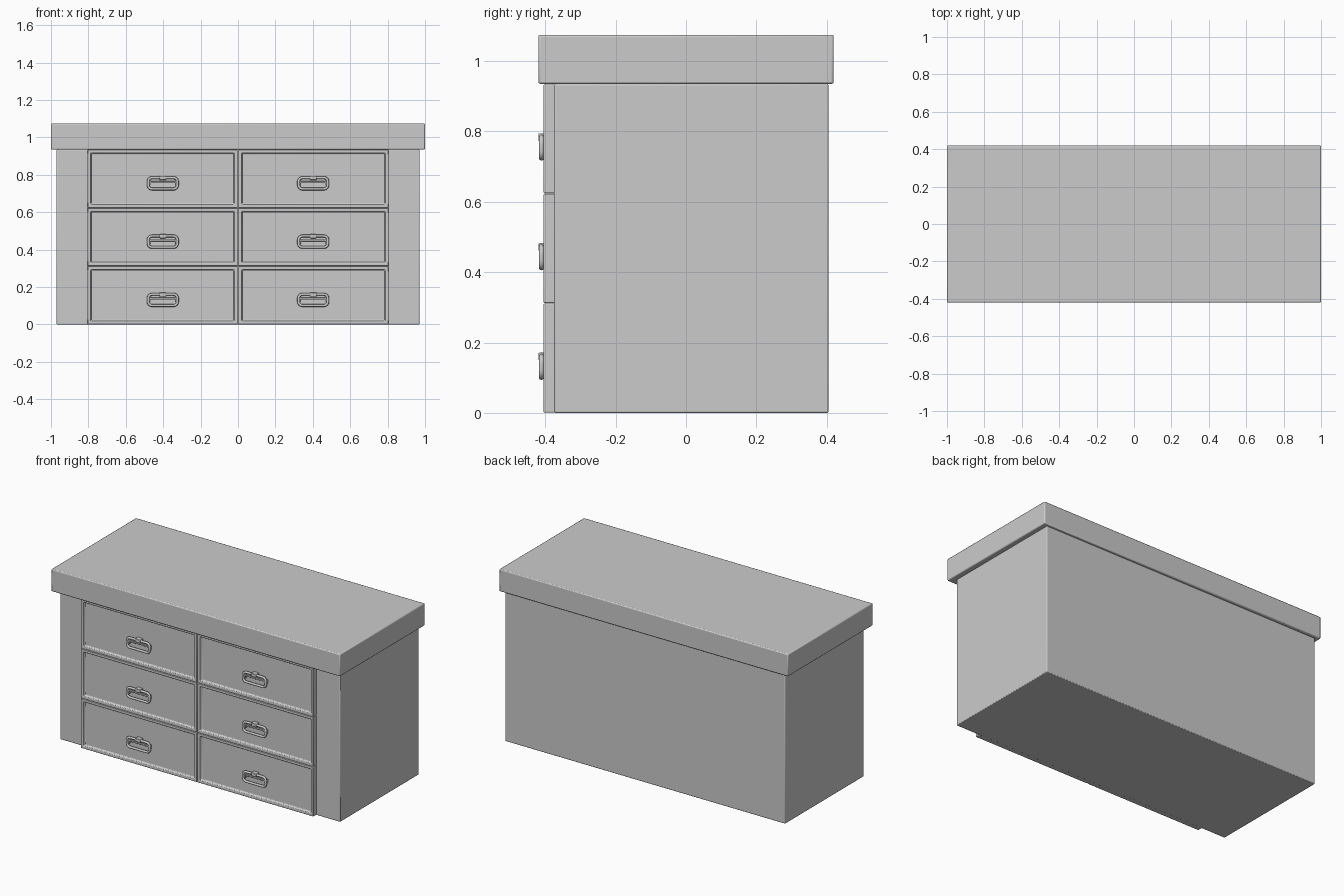
import bpy, bmesh, math
from mathutils import Vector

if "Cube" in bpy.data.objects:
    bpy.data.objects.remove(bpy.data.objects["Cube"])

grey = bpy.data.materials.new("plain_grey")
grey.use_nodes = True
COLOUR = (0.6, 0.6, 0.6, 1)
grey.diffuse_color = COLOUR
grey.node_tree.nodes["Principled BSDF"].inputs["Base Color"].default_value = COLOUR


def finish(ob, name):
    ob.name = name
    ob.data.materials.append(grey)
    bpy.ops.object.select_all(action="DESELECT")
    ob.select_set(True)
    bpy.context.view_layer.objects.active = ob
    bpy.ops.object.shade_smooth_by_angle(angle=math.radians(50))
    return ob


def box(name, lo, hi, bevel=0.004, segments=2, panel=False):
    lo, hi = Vector(lo), Vector(hi)
    bm = bmesh.new()
    bmesh.ops.create_cube(bm, size=1)
    bmesh.ops.scale(bm, vec=hi - lo, verts=bm.verts)
    bmesh.ops.translate(bm, vec=(lo + hi) / 2, verts=bm.verts)
    if panel:
        # sunken front panel with a sloped moulding
        bm.normal_update()
        front = min(bm.faces, key=lambda f: f.normal.y)
        bmesh.ops.inset_region(bm, faces=[front], thickness=0.023)
        bmesh.ops.inset_region(bm, faces=[front], thickness=0.008, depth=-0.013)
    mesh = bpy.data.meshes.new(name)
    bm.to_mesh(mesh)
    bm.free()
    ob = bpy.data.objects.new(name, mesh)
    bpy.context.collection.objects.link(ob)
    mod = ob.modifiers.new("soft_edges", "BEVEL")
    mod.width, mod.segments = bevel, segments
    return finish(ob, name)


def rounded_ring(name, centre, width, height, corner, radius):
    # closed bar following a rounded rectangle in the front plane
    curve = bpy.data.curves.new(name, "CURVE")
    curve.dimensions = "3D"
    curve.bevel_depth, curve.bevel_resolution = radius, 2
    points = []
    for i, (sx, sz) in enumerate([(1, 1), (-1, 1), (-1, -1), (1, -1)]):
        for step in range(5):
            a = math.pi / 2 * (i + step / 4)
            points.append((centre[0] + sx * (width / 2 - corner) + corner * math.cos(a),
                           centre[1],
                           centre[2] + sz * (height / 2 - corner) + corner * math.sin(a)))
    spline = curve.splines.new("POLY")
    spline.points.add(len(points) - 1)
    for p, co in zip(spline.points, points):
        p.co = (*co, 1)
    spline.use_cyclic_u = True
    ob = bpy.data.objects.new(name, curve)
    bpy.context.collection.objects.link(ob)
    bpy.ops.object.select_all(action="DESELECT")
    ob.select_set(True)
    bpy.context.view_layer.objects.active = ob
    bpy.ops.object.convert(target="MESH")
    return finish(bpy.context.object, name)


# Carcass and worktop
BODY_TOP = 0.935
box("cabinet_body", (-0.97, -0.375, 0), (0.97, 0.405, BODY_TOP))
box("worktop", (-1, -0.42, BODY_TOP), (1, 0.42, 1.075), 0.006)

# Drawers with handles, three rows on each side
ROW = BODY_TOP / 3
for side, label in ((-1, "right"), (1, "left")):
    for row in range(3):
        tag = f"{label}_{row + 1}"
        z = row * ROW
        x0, x1 = sorted((side * 0.002, side * 0.805))
        box("drawer_" + tag, (x0, -0.405, z + 0.001), (x1, -0.37, z + ROW - 0.001),
            0.003, panel=True)
        x, hz = side * 0.402, z + 0.131
        # pull ring, inner grip bar, hinge posts and centre clasp
        rounded_ring("handle_ring_" + tag, (x, -0.411, hz), 0.156, 0.06, 0.02, 0.0075)
        box("handle_bar_" + tag, (x - 0.072, -0.409, hz + 0.002), (x + 0.072, -0.399, hz + 0.012), 0.002)
        box("handle_clasp_" + tag, (x - 0.018, -0.42, hz + 0.018), (x + 0.018, -0.39, hz + 0.04), 0.003)
        for end in (-1, 1):
            px = x + end * 0.072
            box(f"handle_post_{tag}_{'left' if end > 0 else 'right'}",
                (px - 0.007, -0.412, hz - 0.012), (px + 0.007, -0.39, hz + 0.014), 0.002)
